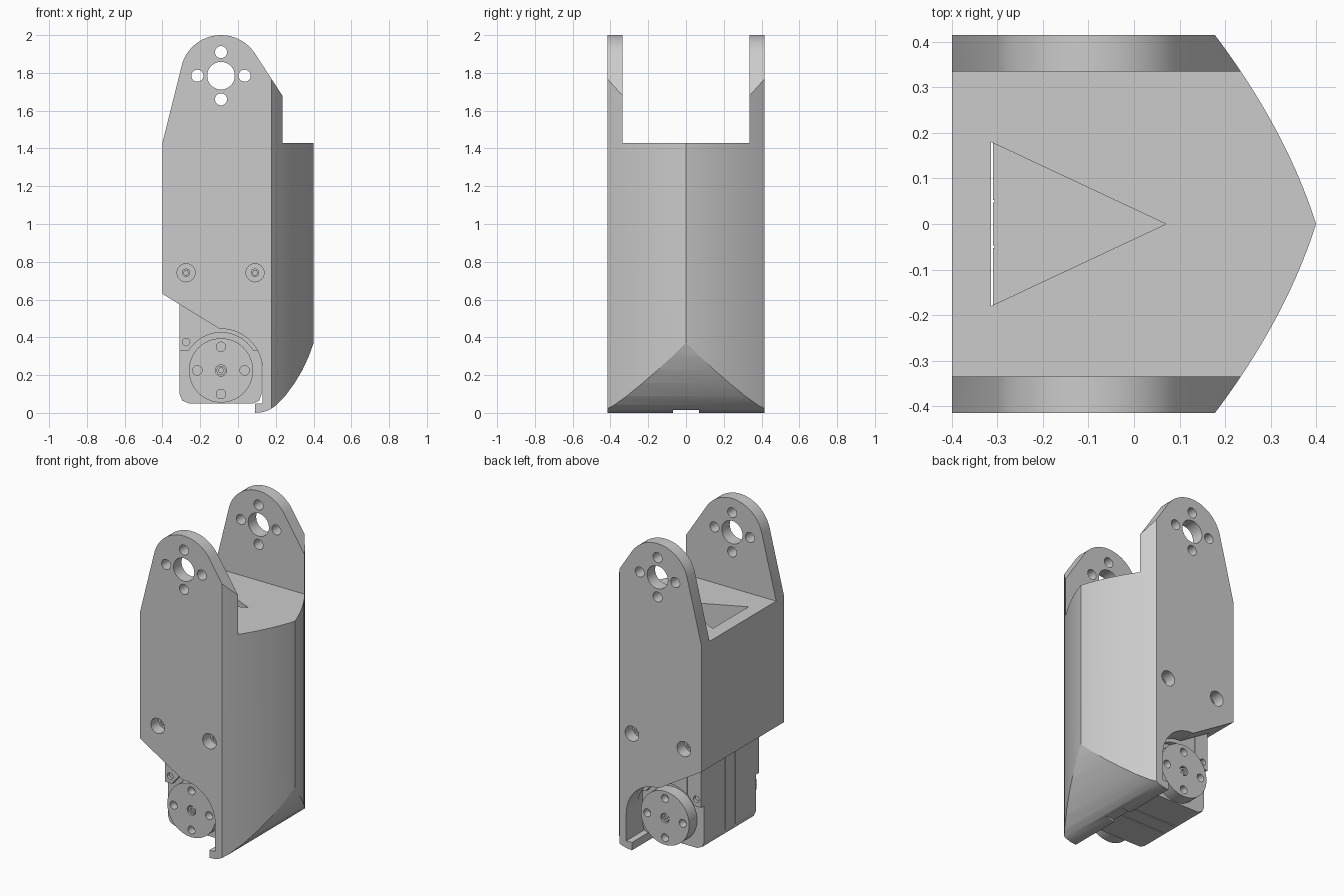
import bpy
import bmesh
from math import sin, cos, radians
from mathutils import Vector

if "Cube" in bpy.data.objects:
    bpy.data.objects.remove(bpy.data.objects["Cube"], do_unlink=True)

grey = bpy.data.materials.new("plain grey")
grey.use_nodes = True
grey.diffuse_color = (0.6, 0.6, 0.6, 1)
grey.node_tree.nodes["Principled BSDF"].inputs["Base Color"].default_value = grey.diffuse_color

PIVOT = (-0.09, 1.785)   # upper joint centre in x, z
AXLE = (-0.09, 0.225)    # lower joint centre in x, z


def prism(name, points, low, high, axis="Y"):
    """Extrude a profile: (x, z) along Y or (x, y) along Z."""
    place = (lambda a, b, h: Vector((a, h, b))) if axis == "Y" else (lambda a, b, h: Vector((a, b, h)))
    bm = bmesh.new()
    base = bm.faces.new([bm.verts.new(place(a, b, low)) for a, b in points])
    top = bmesh.ops.extrude_face_region(bm, geom=[base])["geom"]
    shift = place(0, 0, high - low)
    bmesh.ops.translate(bm, vec=shift, verts=[g for g in top if isinstance(g, bmesh.types.BMVert)])
    bmesh.ops.recalc_face_normals(bm, faces=bm.faces)
    mesh = bpy.data.meshes.new(name)
    bm.to_mesh(mesh)
    bm.free()
    mesh.materials.append(grey)
    obj = bpy.data.objects.new(name, mesh)
    bpy.context.collection.objects.link(obj)
    return obj


def arc(centre, radius, start, end, steps=24):
    angles = [radians(start + (end - start) * i / steps) for i in range(steps + 1)]
    return [(centre[0] + radius * cos(a), centre[1] + radius * sin(a)) for a in angles]


def disc(name, centre, radius, low, high, steps=32):
    return prism(name, arc(centre, radius, 0, 360, steps)[:-1], low, high)


def box(x0, x1, y0, y1, z0, z1):
    return prism("cutter", [(x0, z0), (x1, z0), (x1, z1), (x0, z1)], y0, y1)


def combine(obj, tool, operation="DIFFERENCE"):
    """Apply a boolean and discard the tool."""
    mod = obj.modifiers.new("boolean", "BOOLEAN")
    mod.operation, mod.solver, mod.object = operation, "EXACT", tool
    bpy.context.view_layer.update()
    result = bpy.data.meshes.new_from_object(obj.evaluated_get(bpy.context.evaluated_depsgraph_get()))
    obj.modifiers.clear()
    obj.data = result
    bpy.data.objects.remove(tool, do_unlink=True)


def smooth(obj):
    bpy.ops.object.select_all(action="DESELECT")
    obj.select_set(True)
    bpy.context.view_layer.objects.active = obj
    bpy.ops.object.shade_smooth_by_angle(angle=radians(20))


def cross(centre, offset):
    return [(centre[0] + offset * dx, centre[1] + offset * dz)
            for dx, dz in ((1, 0), (-1, 0), (0, 1), (0, -1))]


# Housing: side outline with rounded ears, sloped underside and curved toe
outline = [(0.09, 0), (0.13, 0.004), (0.165, 0.015), (0.2, 0.038), (0.25, 0.09), (0.3, 0.158),
           (0.34, 0.225), (0.375, 0.3), (0.4, 0.37), (0.42, 0.42), (0.42, 1.6), (0.24, 1.672)]
outline += arc(PIVOT, 0.215, 32, 166)
outline += [(-0.4, 1.43), (-0.4, 0.63)]
outline += arc(AXLE, 0.22, 92, 0)
outline += [(0.13, 0.05), (0.09, 0.05)]
housing = prism("housing", outline, -0.5, 0.5)

# Pointed bow-shaped footprint
ys = [-0.415 + 0.83 * i / 40 for i in range(41)]
bow = [(0.4 - 0.316 * abs(y) - 0.528 * y * y, y) for y in ys]
footprint = prism("footprint", [(-0.4, -0.415)] + bow + [(-0.4, 0.415)], -0.1, 2.1, "Z")
combine(housing, footprint, "INTERSECT")

# Fork gap, motor pocket, wire shaft and toe notch
combine(housing, box(-0.6, 0.6, -0.335, 0.335, 1.43, 2.2))
combine(housing, box(-0.315, 0.13, -0.3, 0.3, 0.05, 0.74))
combine(housing, prism("shaft", [(-0.314, -0.18), (0.07, 0), (-0.314, 0.18)], 0.7, 1.6, "Z"))
combine(housing, box(0, 0.3, -0.07, 0.07, -0.1, 0.014))

# Joint holes through both ears
combine(housing, disc("hole", PIVOT, 0.073, -0.6, 0.6))
for spot in cross(PIVOT, 0.125):
    combine(housing, disc("hole", spot, 0.032, -0.6, 0.6, 24))

# Countersunk screws on both side walls
SCREWS = [(-0.275, 0.742), (0.09, 0.742)]
for side in (-1, 1):
    for number, spot in enumerate(SCREWS):
        low, high = sorted((side * 0.34, side * 0.5))
        combine(housing, disc("hole", spot, 0.048, low, high, 24))
        low, high = sorted((side * 0.33, side * 0.36))
        screw = disc(f"wall_screw_{number}_{'back' if side > 0 else 'front'}", spot, 0.022, low, high, 20)
        low, high = sorted((side * 0.345, side * 0.4))
        combine(screw, disc("socket", spot, 0.013, low, high, 6))
        smooth(screw)
smooth(housing)

# Motor body with chamfered lower corners
motor = prism("motor_body", [(-0.31, 0.1), (-0.295, 0.065), (-0.26, 0.05), (0.08, 0.05), (0.112, 0.065),
                             (0.125, 0.1), (0.125, 0.72), (-0.31, 0.72)], -0.26, 0.26)
# Seam grooves around the motor casing
for y in (-0.05, 0.05):
    combine(motor, box(-0.4, -0.306, y - 0.003, y + 0.003, 0, 0.8))
    combine(motor, box(-0.4, 0.2, y - 0.003, y + 0.003, 0, 0.054))
smooth(motor)

# Arched motor covers, output discs and their screws on each side
cover_outline = [(-0.31, 0.33), (-0.26, 0.33)] + arc(AXLE, 0.2, 148, 32)
cover_outline += [(0.125, 0.33), (0.125, 0.72), (-0.31, 0.72)]
for side, label in ((-1, "front"), (1, "back")):
    def span(a, b):
        return sorted((side * a, side * b))
    cover = prism("motor_cover_" + label, cover_outline, *span(0.255, 0.29))
    combine(cover, disc("hole", (-0.275, 0.375), 0.02, *span(0.27, 0.4), 20))
    combine(cover, box(-0.217, -0.211, *span(0.284, 0.4), 0.3, 0.7))
    smooth(cover)
    horn = disc("output_disc_" + label, AXLE, 0.17, *span(0.25, 0.34), 48)
    for spot in cross(AXLE, 0.125):
        combine(horn, disc("hole", spot, 0.025, *span(0.29, 0.4), 20))
    combine(horn, disc("hole", AXLE, 0.03, *span(0.32, 0.4), 20))
    smooth(horn)
    bolt = disc("axle_bolt_" + label, AXLE, 0.024, *span(0.31, 0.335), 20)
    combine(bolt, disc("socket", AXLE, 0.014, *span(0.322, 0.4), 6))
    smooth(bolt)
